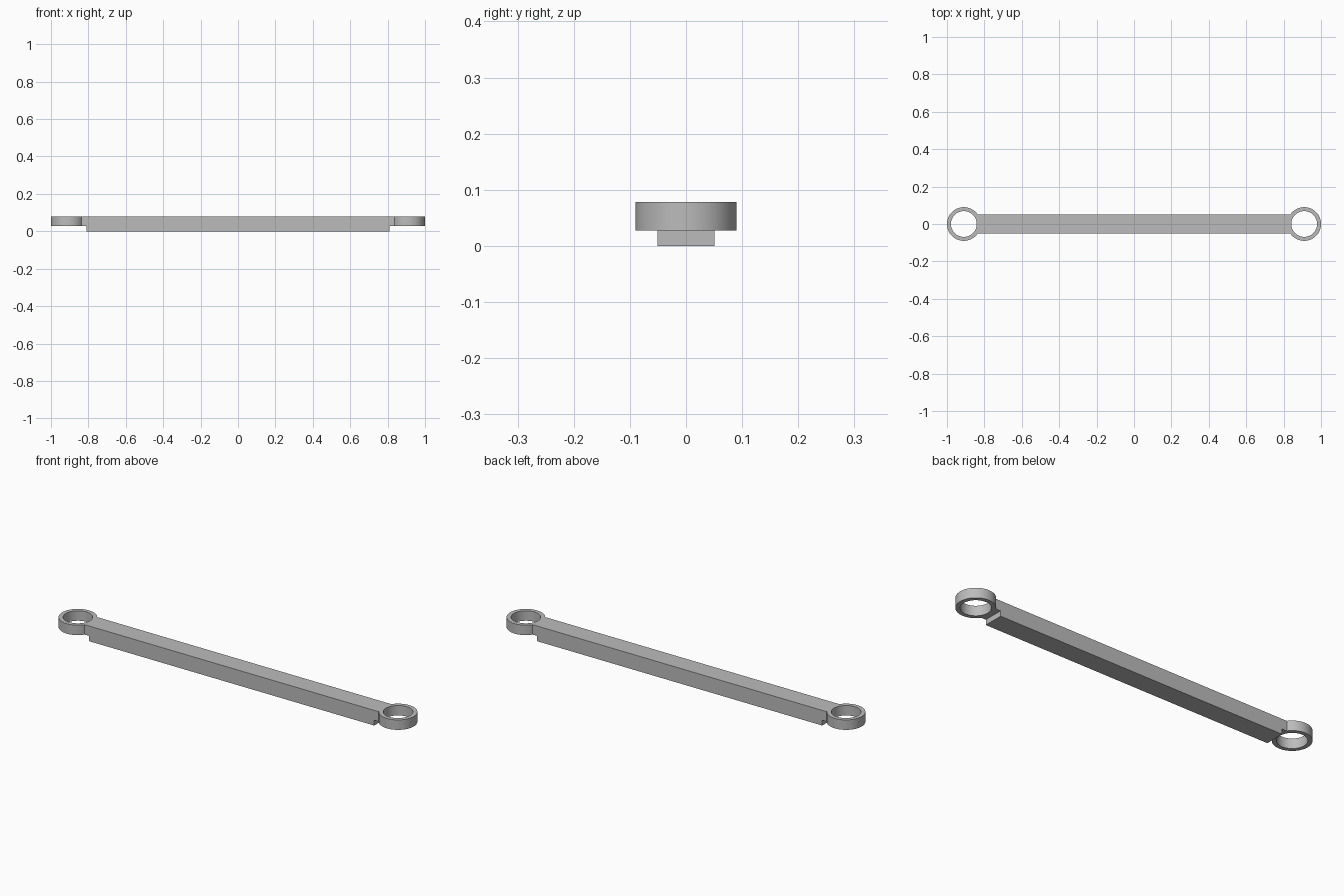
import bpy
import bmesh
import math

cube = bpy.data.objects.get("Cube")
if cube:
    bpy.data.objects.remove(cube, do_unlink=True)

TOP, STEP = 0.078, 0.027          # top of the link, underside of the eyes
HALF_WIDTH = 0.051
EYE_X, EYE_R, HOLE_R = 0.91, 0.09, 0.069

grey = bpy.data.materials.new("plain_grey")
grey.use_nodes = True
colour = (0.5, 0.5, 0.5, 1)
grey.diffuse_color = colour
grey.node_tree.nodes["Principled BSDF"].inputs["Base Color"].default_value = colour


def add_object(name, bm):
    bmesh.ops.recalc_face_normals(bm, faces=bm.faces)
    mesh = bpy.data.meshes.new(name)
    bm.to_mesh(mesh)
    bm.free()
    mesh.materials.append(grey)
    obj = bpy.data.objects.new(name, mesh)
    bpy.context.collection.objects.link(obj)
    return obj


def cylinder(name, x, radius, z0, z1):
    bm = bmesh.new()
    bmesh.ops.create_cone(bm, cap_ends=True, segments=64, radius1=radius,
                          radius2=radius, depth=z1 - z0)
    bmesh.ops.translate(bm, verts=bm.verts, vec=(x, 0, (z0 + z1) / 2))
    return add_object(name, bm)


def combine(target, other, operation):
    """Apply a boolean and discard the helper."""
    bpy.context.view_layer.objects.active = target
    mod = target.modifiers.new(operation.lower(), "BOOLEAN")
    mod.operation, mod.object, mod.solver = operation, other, "EXACT"
    bpy.ops.object.modifier_apply(modifier=mod.name)
    bpy.data.objects.remove(other, do_unlink=True)


# Bar: side profile with a step under each end, extruded across its width
half = [(0.81, 0), (0.81, STEP), (0.86, STEP), (0.86, TOP)]
profile = half + [(-x, z) for x, z in reversed(half)]
bm = bmesh.new()
face = bm.faces.new([bm.verts.new((x, -HALF_WIDTH, z)) for x, z in profile])
extruded = bmesh.ops.extrude_face_region(bm, geom=[face])["geom"]
bmesh.ops.translate(bm, vec=(0, 2 * HALF_WIDTH, 0),
                    verts=[v for v in extruded if isinstance(v, bmesh.types.BMVert)])
link = add_object("link_bar", bm)

# Round eyes at both ends, then their through holes
for side in (-1, 1):
    combine(link, cylinder("eye", side * EYE_X, EYE_R, STEP, TOP), "UNION")
for side in (-1, 1):
    combine(link, cylinder("hole", side * EYE_X, HOLE_R, -0.1, 0.2), "DIFFERENCE")

# Smooth round walls, sharp edges elsewhere
bpy.ops.object.select_all(action="DESELECT")
link.select_set(True)
bpy.context.view_layer.objects.active = link
bpy.ops.object.shade_smooth_by_angle(angle=math.radians(30))
